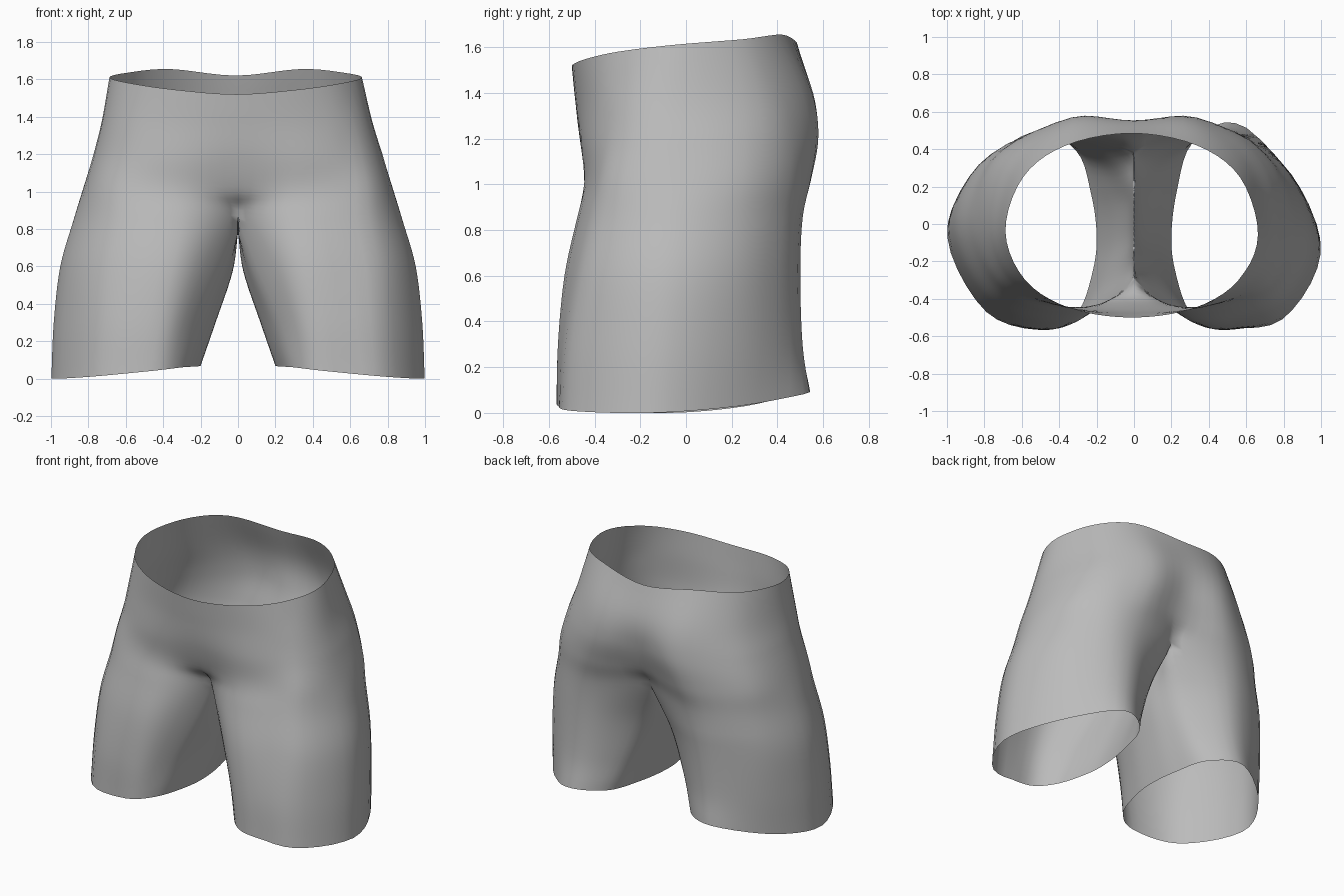
import bpy
import bmesh
from mathutils import Vector

cube = bpy.data.objects.get("Cube")
if cube:
    bpy.data.objects.remove(cube, do_unlink=True)

RING_STEPS = 5      # points per span around the body
COLUMN_STEPS = 6    # points per span down the body
LEFT, RIGHT = 1, -1


def catmull(a, b, c, d, t):
    """Point on a smooth curve between b and c."""
    return 0.5 * (2 * b + (c - a) * t + (2 * a - 5 * b + 4 * c - d) * t ** 2
                  + (3 * b - a - 3 * c + d) * t ** 3)


def smooth(points, steps, before, after):
    """Curve through all points, with a phantom point at each end."""
    p = [before] + points + [after]
    out = [catmull(*p[i:i + 4], k / steps)
           for i in range(len(points) - 1) for k in range(steps)]
    return out + [points[-1]]


def flip(v):
    return Vector((-v.x, v.y, v.z))


def section(*rows):
    return [Vector(r) for r in rows]


def pose(x, y, z, side):
    """Place a half-body point on one side, with the slight uneven stance."""
    if side == LEFT:
        y -= 0.22 * max(0, x - 0.6)
    elif y > 0:
        y -= 0.1 * y * max(0, 1 - z / 0.7)
    sway = 0.03 * max(0, z - 1.2)
    return side * x - sway, y, max(z, 0)


# Half sections, front centre -> outside -> back centre
waist = section((0, -.5, 1.52), (.33, -.45, 1.545), (.57, -.3, 1.58), (.675, -.04, 1.61),
                (.58, .25, 1.635), (.35, .42, 1.655), (0, .485, 1.62))
upper_hip = section((0, -.485, 1.37), (.36, -.44, 1.37), (.62, -.3, 1.38), (.722, -.03, 1.38),
                    (.62, .32, 1.39), (.33, .535, 1.4), (0, .55, 1.39))
hip = section((0, -.46, 1.18), (.37, -.445, 1.18), (.66, -.31, 1.19), (.772, -.02, 1.2),
              (.68, .35, 1.2), (.33, .57, 1.21), (0, .54, 1.21))
seat = section((0, -.405, 1), (.34, -.445, 1.01), (.69, -.34, 1.02), (.825, -.02, 1.02),
               (.74, .35, 1.02), (.38, .545, 1.02), (0, .485, 1.03))

# Closed leg sections, the last three points run back along the inside
crotch = section((0, -.3, .87), (.3, -.475, .85), (.7, -.38, .85), (.878, -.02, .85),
                 (.77, .34, .85), (.42, .51, .85), (0, .39, .88),
                 (0, .22, .82), (0, .02, .78), (0, -.13, .8))
thigh = section((.1, -.34, .6), (.35, -.53, .6), (.75, -.42, .6), (.95, -.03, .6),
                (.82, .33, .6), (.46, .5, .6), (.14, .36, .6),
                (.05, .18, .58), (.03, 0, .57), (.04, -.15, .58))
lower_leg = section((.23, -.42, .3), (.42, -.56, .3), (.77, -.46, .3), (.985, -.05, .3),
                    (.84, .32, .3), (.5, .51, .3), (.24, .38, .3),
                    (.15, .18, .3), (.12, -.02, .3), (.14, -.2, .3))
hem = section((.3, -.47, .06), (.47, -.567, .04), (.79, -.47, .01), (.998, -.07, 0),
              (.86, .29, .03), (.54, .54, .09), (.31, .43, .085),
              (.23, .18, .075), (.2, -.06, .07), (.22, -.25, .065))

upper = [smooth(s, RING_STEPS, flip(s[1]), flip(s[-2])) for s in (waist, upper_hip, hip, seat)]
lower = [smooth(s + s[:1], RING_STEPS, s[-1], s[1])[:-1] for s in (crotch, thigh, lower_leg, hem)]

arc_count = len(upper[0])
ring_count = len(lower[0])
crotch_row = len(upper) * COLUMN_STEPS
row_count = crotch_row + (len(lower) - 1) * COLUMN_STEPS + 1

# Loft each half body down its columns
bm = bmesh.new()
for side in (LEFT, RIGHT):
    grid = {}
    for j in range(ring_count):
        levels = upper + lower if j < arc_count else lower
        first_row = 0 if j < arc_count else crotch_row
        column = [ring[j] for ring in levels]
        curve = smooth(column, COLUMN_STEPS, 2 * column[0] - column[1],
                       2 * column[-1] - column[-2])
        for i, p in enumerate(curve, first_row):
            on_centre = i <= crotch_row and (j == 0 or j >= arc_count - 1)
            x = 0 if on_centre else max(p.x, 0.003)
            grid[i, j] = bm.verts.new(pose(x, p.y, p.z, side))

    for i in range(row_count - 1):
        spans = arc_count - 1 if i < crotch_row else ring_count
        for j in range(spans):
            k = (j + 1) % ring_count
            quad = [grid[i, j], grid[i + 1, j], grid[i + 1, k], grid[i, k]]
            bm.faces.new(quad[::side])

# Weld the halves along the centre seam
bmesh.ops.remove_doubles(bm, verts=bm.verts, dist=0.0005)

mesh = bpy.data.meshes.new("shorts")
bm.to_mesh(mesh)
bm.free()
shorts = bpy.data.objects.new("shorts", mesh)
bpy.context.collection.objects.link(shorts)

# Plain grey cloth
cloth = bpy.data.materials.new("grey_cloth")
cloth.use_nodes = True
grey = (0.5, 0.5, 0.5, 1)
cloth.diffuse_color = grey
cloth.node_tree.nodes["Principled BSDF"].inputs["Base Color"].default_value = grey
mesh.materials.append(cloth)

bpy.context.view_layer.objects.active = shorts
shorts.select_set(True)
bpy.ops.object.shade_smooth()
